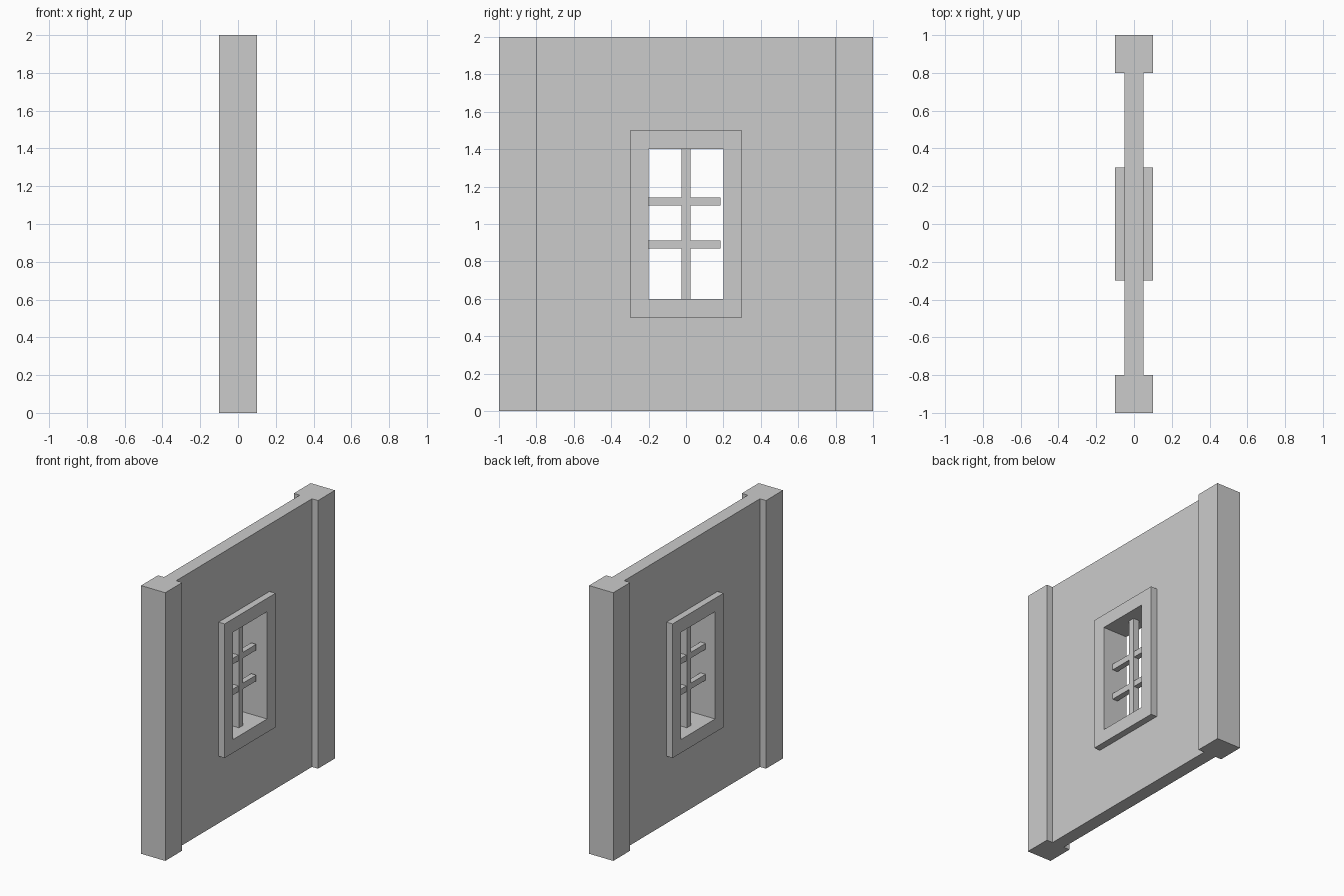
import bpy, bmesh

if "Cube" in bpy.data.objects:
    bpy.data.objects.remove(bpy.data.objects["Cube"])


def finish(name, bm):
    bmesh.ops.recalc_face_normals(bm, faces=bm.faces)
    mesh = bpy.data.meshes.new(name)
    bm.to_mesh(mesh)
    bm.free()
    obj = bpy.data.objects.new(name, mesh)
    bpy.context.collection.objects.link(obj)
    return obj


def box(name, half_x, y0, y1, z0, z1):
    """Box centred on x = 0."""
    bm = bmesh.new()
    bmesh.ops.create_cube(bm, size=1)
    for v in bm.verts:
        v.co.x *= 2 * half_x
        v.co.y = (y0 + y1) / 2 + v.co.y * (y1 - y0)
        v.co.z = (z0 + z1) / 2 + v.co.z * (z1 - z0)
    return finish(name, bm)


def ring(name, half_x, outer, inner):
    """Rectangular slab with a hole; outer and inner are (half_y, z0, z1)."""
    bm = bmesh.new()

    def loop(x, rect):
        h, z0, z1 = rect
        return [bm.verts.new((x, y, z))
                for y, z in ((-h, z0), (h, z0), (h, z1), (-h, z1))]

    loops = [loop(half_x, outer), loop(half_x, inner),
             loop(-half_x, inner), loop(-half_x, outer)]
    for k in range(4):
        a, b = loops[k], loops[(k + 1) % 4]
        for i in range(4):
            j = (i + 1) % 4
            bm.faces.new((a[i], a[j], b[j], b[i]))
    return finish(name, bm)


# Wall panel, its opening edge buried inside the window frame
ring("wall_panel", 0.05, (0.8, 0, 2), (0.25, 0.55, 1.45))

# Thick pillars at both ends
for side, y in (("left", -1.0), ("right", 0.8)):
    box("pillar_" + side, 0.1, y, y + 0.2, 0, 2)

# Raised window frame
ring("window_frame", 0.1, (0.3, 0.5, 1.5), (0.2, 0.6, 1.4))

# Upright window bar
box("window_upright", 0.025, -0.025, 0.025, 0.59, 1.41)

# Cross bars, stopping just short of one jamb
for name, z in (("lower", 0.89), ("upper", 1.12)):
    box("window_crossbar_" + name, 0.021, -0.205, 0.185, z - 0.022, z + 0.022)
